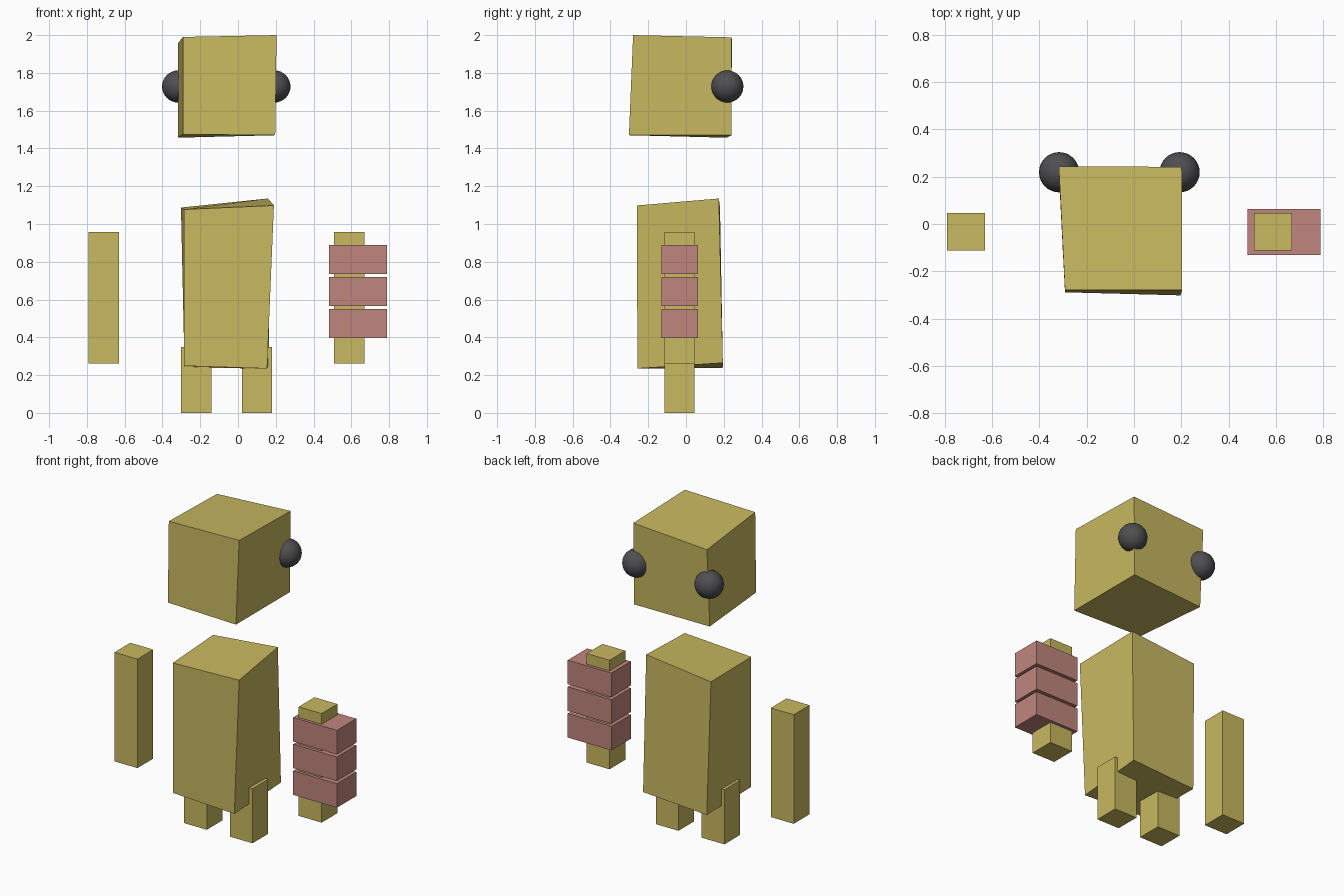
import bpy, bmesh

if "Cube" in bpy.data.objects:
    bpy.data.objects.remove(bpy.data.objects["Cube"])


def material(name, rgb):
    m = bpy.data.materials.new(name)
    m.diffuse_color = (*rgb, 1)
    m.use_nodes = True
    m.node_tree.nodes["Principled BSDF"].inputs["Base Color"].default_value = m.diffuse_color
    return m


YELLOW = material("mustard yellow", (0.578, 0.479, 0.117))
PINK = material("dusty pink", (0.527, 0.238, 0.205))
DARK = material("dark grey", (0.078, 0.078, 0.085))


def add(name, bm, mat):
    bmesh.ops.recalc_face_normals(bm, faces=bm.faces)
    mesh = bpy.data.meshes.new(name)
    bm.to_mesh(mesh)
    bm.free()
    mesh.materials.append(mat)
    obj = bpy.data.objects.new(name, mesh)
    bpy.context.collection.objects.link(obj)
    return obj


def block(name, bottom, top, mat):
    """Six-sided block; corners run front-left, front-right, back-right, back-left."""
    bm = bmesh.new()
    b = [bm.verts.new(p) for p in bottom]
    t = [bm.verts.new(p) for p in top]
    bm.faces.new(b[::-1])
    bm.faces.new(t)
    for i in range(4):
        j = (i + 1) % 4
        bm.faces.new((b[i], b[j], t[j], t[i]))
    return add(name, bm, mat)


def box(name, x, y, z, mat):
    ring = [(x[0], y[0]), (x[1], y[0]), (x[1], y[1]), (x[0], y[1])]
    return block(name, [(*p, z[0]) for p in ring], [(*p, z[1]) for p in ring], mat)


# Slightly skewed head
block("head",
      [(-0.292, -0.289, 1.475), (0.197, -0.302, 1.47), (0.197, 0.24, 1.47), (-0.318, 0.215, 1.457)],
      [(-0.292, -0.28, 1.99), (0.204, -0.28, 2.0), (0.202, 0.242, 1.988), (-0.318, 0.243, 1.957)],
      YELLOW)

# Slightly skewed body
block("body",
      [(-0.285, -0.25, 0.249), (0.154, -0.257, 0.235), (0.166, 0.195, 0.265), (-0.283, 0.195, 0.239)],
      [(-0.285, -0.25, 1.077), (0.19, -0.26, 1.098), (0.159, 0.174, 1.135), (-0.302, 0.18, 1.087)],
      YELLOW)

# Legs and arms share one depth
LIMB_Y = (-0.113, 0.046)
for side, leg_x, arm_x in (("left", (-0.303, -0.141), (-0.792, -0.63)),
                           ("right", (0.021, 0.181), (0.507, 0.669))):
    box(side + "_leg", leg_x, LIMB_Y, (0, 0.348), YELLOW)
    box(side + "_arm", arm_x, LIMB_Y, (0.262, 0.957), YELLOW)

# Three bands stacked around the right arm
for i in range(3):
    z = 0.396 + i * 0.17
    box(f"arm_band_{i + 1}", (0.481, 0.789), (-0.131, 0.064), (z, z + 0.153), PINK)

# Round knobs on the rear corners of the head
for side, x in (("left", -0.317), ("right", 0.193)):
    bm = bmesh.new()
    bmesh.ops.create_uvsphere(bm, u_segments=32, v_segments=16, radius=0.085)
    for f in bm.faces:
        f.smooth = True
    knob = add(side + "_knob", bm, DARK)
    knob.location = (x, 0.219, 1.728)
